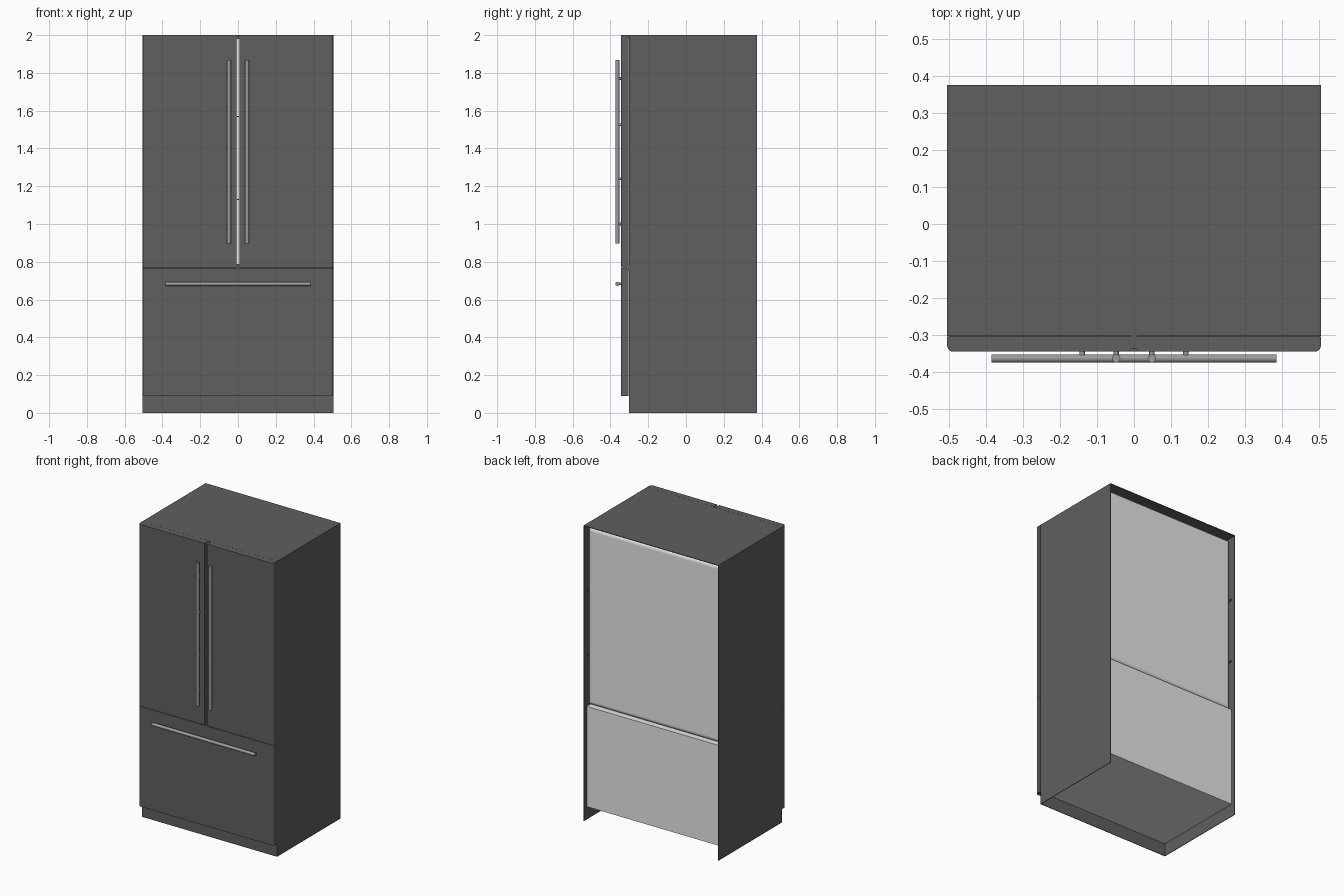
import bpy, bmesh, math
from mathutils import Vector

if "Cube" in bpy.data.objects:
    bpy.data.objects.remove(bpy.data.objects["Cube"])


def material(name, v):
    m = bpy.data.materials.new(name)
    m.diffuse_color = (v, v, v, 1)
    m.use_nodes = True
    m.node_tree.nodes["Principled BSDF"].inputs["Base Color"].default_value = m.diffuse_color
    return m


DARK = material("dark grey", 0.115)
LIGHT = material("light liner", 0.80)
STEEL = material("handle steel", 0.33)
BLACK = material("black hinge", 0.03)


def finish(name, bm, mat, smooth=False):
    mesh = bpy.data.meshes.new(name)
    bm.to_mesh(mesh)
    bm.free()
    ob = bpy.data.objects.new(name, mesh)
    bpy.context.collection.objects.link(ob)
    mesh.materials.append(mat)
    if smooth:
        bpy.ops.object.select_all(action='DESELECT')
        ob.select_set(True)
        bpy.context.view_layer.objects.active = ob
        bpy.ops.object.shade_smooth_by_angle(angle=math.radians(35))
    return ob


def box(name, lo, hi, mat, radius=0, edge_rule=None, segments=5):
    """Box between two corners; edges whose midpoint passes the rule get rounded."""
    bm = bmesh.new()
    bmesh.ops.create_cube(bm, size=1)
    lo, hi = Vector(lo), Vector(hi)
    for v in bm.verts:
        v.co = Vector([(lo[i] + hi[i]) / 2 + v.co[i] * (hi[i] - lo[i]) for i in range(3)])
    if radius:
        mid = (lo + hi) / 2
        edges = [e for e in bm.edges
                 if edge_rule((e.verts[0].co + e.verts[1].co) / 2 - mid)]
        bmesh.ops.bevel(bm, geom=edges, offset=radius, segments=segments,
                        profile=0.5, affect='EDGES')
    return finish(name, bm, mat)


def rod(name, a, b, r, mat, sides=20):
    a, b = Vector(a), Vector(b)
    bm = bmesh.new()
    bmesh.ops.create_cone(bm, cap_ends=True, segments=sides, radius1=r, radius2=r,
                          depth=(b - a).length)
    rot = (b - a).to_track_quat('Z', 'Y')
    for v in bm.verts:
        v.co = rot @ v.co + (a + b) / 2
    return finish(name, bm, mat, True)


W, FRONT, BACK, DOOR = 0.505, -0.303, 0.375, -0.345
T = 0.004

# Outer cabinet shell, open at the back and underneath
for s, side in ((-1, "left"), (1, "right")):
    x0, x1 = sorted((s * W, s * (W - T)))
    box(side + "_side_panel", (x0, FRONT, 0), (x1, BACK, 2), DARK)
box("top_panel", (-W + T, FRONT, 2 - T), (W - T, BACK, 2), DARK)
box("kick_plate", (-W + T, FRONT, 0), (W - T, FRONT + T, 0.10), DARK)

# Inner compartments, seen as recessed panels from behind and below
box("upper_compartment", (-W + T, FRONT + T, 0.772), (W - T, 0.337, 1.981), LIGHT, 0.03,
    lambda m: m.y > 0.1, 6)
box("lower_compartment", (-W + T, FRONT + T, 0.086), (W - T, 0.345, 0.765), LIGHT)
box("divider_front", (-W + T, FRONT - 0.002, 0.755), (W - T, FRONT + 0.004, 0.785), DARK)

# Pair of upper doors with rounded outer corners
for s, side in ((-1, "left"), (1, "right")):
    x0, x1 = sorted((s * 0.008, s * W))
    box(side + "_door", (x0, DOOR, 0.7705), (x1, FRONT - 0.0006, 2), DARK, 0.016,
        lambda m, s=s: m.x * s > 0.1 and m.y < -0.01 and abs(m.z) < 0.01)
box("centre_strip", (-0.008, FRONT - 0.010, 0.785), (0.008, FRONT + T, 1.985), LIGHT)
for i, z in enumerate((1.13, 1.57)):
    box("centre_clip_%d" % i, (-0.006, FRONT - 0.018, z - 0.003),
        (0.006, FRONT, z + 0.003), DARK)
for name, z in (("lower", 0.780), ("upper", 1.988)):
    box(name + "_centre_hinge", (-0.008, -0.338, z - 0.008), (0.008, FRONT, z + 0.008), DARK)

# Freezer drawer
box("drawer_front", (-W, DOOR, 0.09), (W, FRONT - 0.0015, 0.768), DARK, 0.016,
    lambda m: abs(m.x) > 0.1 and m.y < -0.01 and abs(m.z) < 0.01)
for s, side in ((-1, "left"), (1, "right")):
    box(side + "_drawer_hinge", (s * 0.499 - 0.005, -0.333, 0.765),
        (s * 0.499 + 0.005, -0.312, 0.774), BLACK)
    # Small clips on the rear inner edges of the side walls
    for i, z in enumerate((1.11, 1.55)):
        box("%s_rear_clip_%d" % (side, i), (s * 0.497 - 0.004, 0.320, z - 0.004),
            (s * 0.497 + 0.004, 0.345, z + 0.004), DARK)

# Bar handles on short posts
HY = -0.3635
for s, side in ((-1, "left"), (1, "right")):
    x = s * 0.048
    rod(side + "_door_handle", (x, HY, 0.897), (x, HY, 1.867), 0.011, STEEL)
    for i, z in enumerate((1.0, 1.24, 1.525, 1.77)):
        rod("%s_handle_post_%d" % (side, i), (x, DOOR, z), (x, HY, z), 0.007, STEEL, 12)
    rod(side + "_drawer_handle_post", (s * 0.14, DOOR, 0.683), (s * 0.14, HY, 0.683),
        0.007, STEEL, 12)
rod("drawer_handle", (-0.385, HY, 0.683), (0.385, HY, 0.683), 0.011, STEEL)
